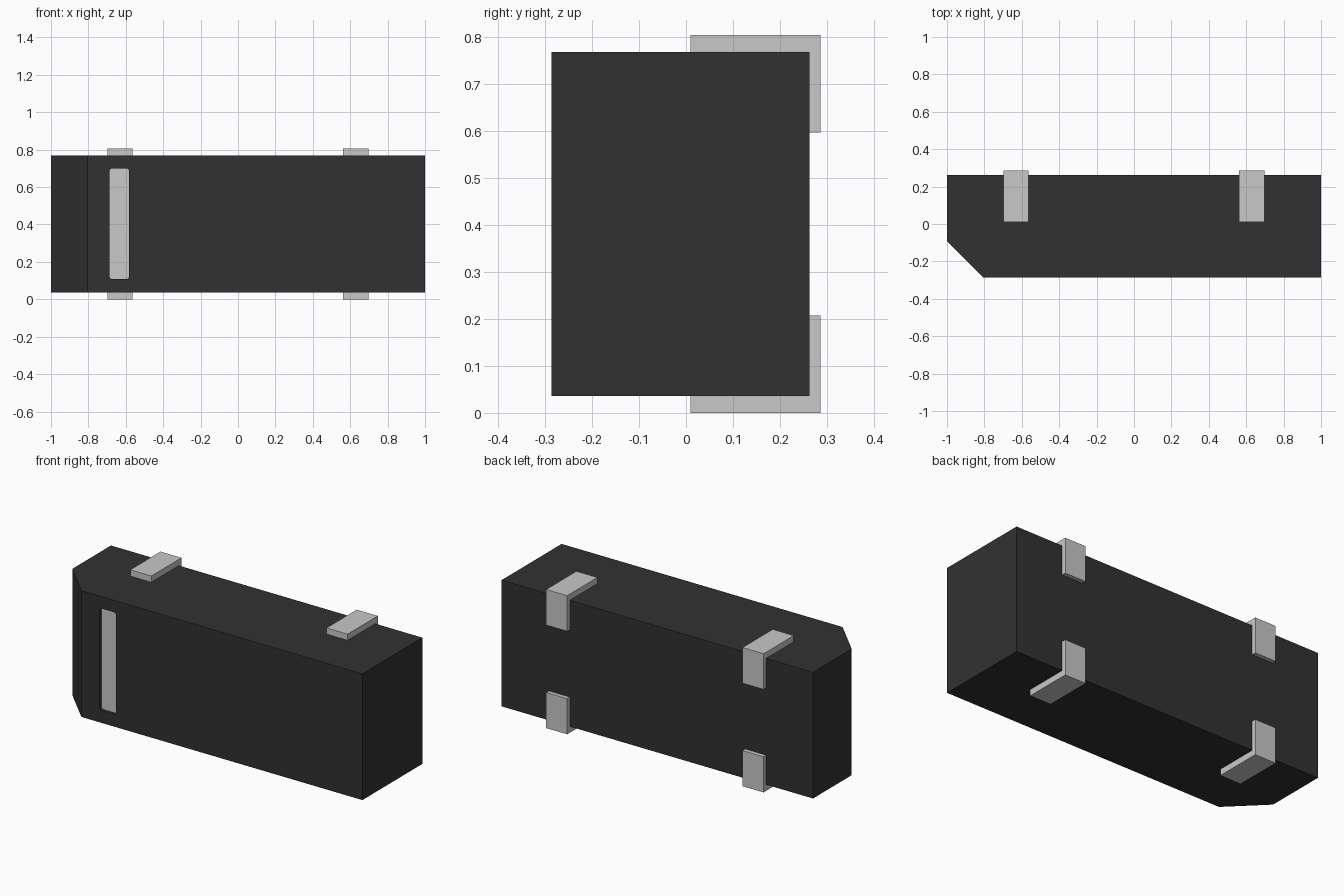
import bpy, bmesh, math
from mathutils import Vector

cube = bpy.data.objects.get("Cube")
if cube:
    bpy.data.objects.remove(cube, do_unlink=True)


def material(name, value):
    m = bpy.data.materials.new(name)
    m.use_nodes = True
    colour = (value, value, value, 1)
    m.diffuse_color = colour
    m.node_tree.nodes["Principled BSDF"].inputs["Base Color"].default_value = colour
    return m


charcoal = material("charcoal", 0.031)
light_grey = material("light grey", 0.58)


def prism(name, points, offset, mat):
    """Extrude a closed outline of 3D points along an offset."""
    bm = bmesh.new()
    face = bm.faces.new([bm.verts.new(p) for p in points])
    ext = bmesh.ops.extrude_face_region(bm, geom=[face], use_keep_orig=True)
    moved = [g for g in ext["geom"] if isinstance(g, bmesh.types.BMVert)]
    bmesh.ops.translate(bm, verts=moved, vec=Vector(offset))
    bmesh.ops.recalc_face_normals(bm, faces=bm.faces)
    mesh = bpy.data.meshes.new(name)
    bm.to_mesh(mesh)
    bm.free()
    mesh.materials.append(mat)
    obj = bpy.data.objects.new(name, mesh)
    bpy.context.collection.objects.link(obj)
    return obj


def rounded_slot(x0, x1, z0, z1, r, y, steps=4):
    """Rounded rectangle outline in the xz plane."""
    corners = [(x1 - r, z1 - r), (x0 + r, z1 - r), (x0 + r, z0 + r), (x1 - r, z0 + r)]
    points = []
    for i, (cx, cz) in enumerate(corners):
        for s in range(steps + 1):
            a = math.pi / 2 * (i + s / steps)
            points.append((cx + r * math.cos(a), y, cz + r * math.sin(a)))
    return points


BOTTOM, TOP, FRONT, BACK = 0.036, 0.769, -0.287, 0.263
MID = (BOTTOM + TOP) / 2
DEPTH = 0.02

# Box body with one chamfered front corner
outline = [(-1, BACK), (-1, -0.092), (-0.805, FRONT), (1, FRONT), (1, BACK)]
body = prism("body", [(x, y, BOTTOM) for x, y in outline], (0, 0, TOP - BOTTOM), charcoal)

# Shallow recess in the front face
slot = (-0.687, -0.582, 0.108, 0.70, 0.016)
cutter = prism("slot_cutter", rounded_slot(*slot, FRONT - 0.05), (0, 0.05 + DEPTH, 0), charcoal)
cutter.hide_render = True
mod = body.modifiers.new("slot", "BOOLEAN")
mod.operation = "DIFFERENCE"
mod.solver = "EXACT"
mod.object = cutter
bpy.context.view_layer.objects.active = body
bpy.ops.object.modifier_apply(modifier=mod.name)
bpy.data.objects.remove(cutter, do_unlink=True)

# Light strip set into the recess
prism("slot_strip", rounded_slot(*slot, FRONT + DEPTH - 0.004), (0, 0.004, 0), light_grey)

# Corner brackets wrapping the back edges
bracket = [(0.01, TOP), (BACK, TOP), (BACK, 0.598), (0.287, 0.598), (0.287, 0.805), (0.01, 0.805)]
for side, x in (("right", -0.699), ("left", 0.562)):
    for level, flip in (("upper", 1), ("lower", -1)):
        pts = [(x, y, MID + flip * (z - MID)) for y, z in bracket]
        prism(f"{level}_{side}_bracket", pts, (0.135, 0, 0), light_grey)
